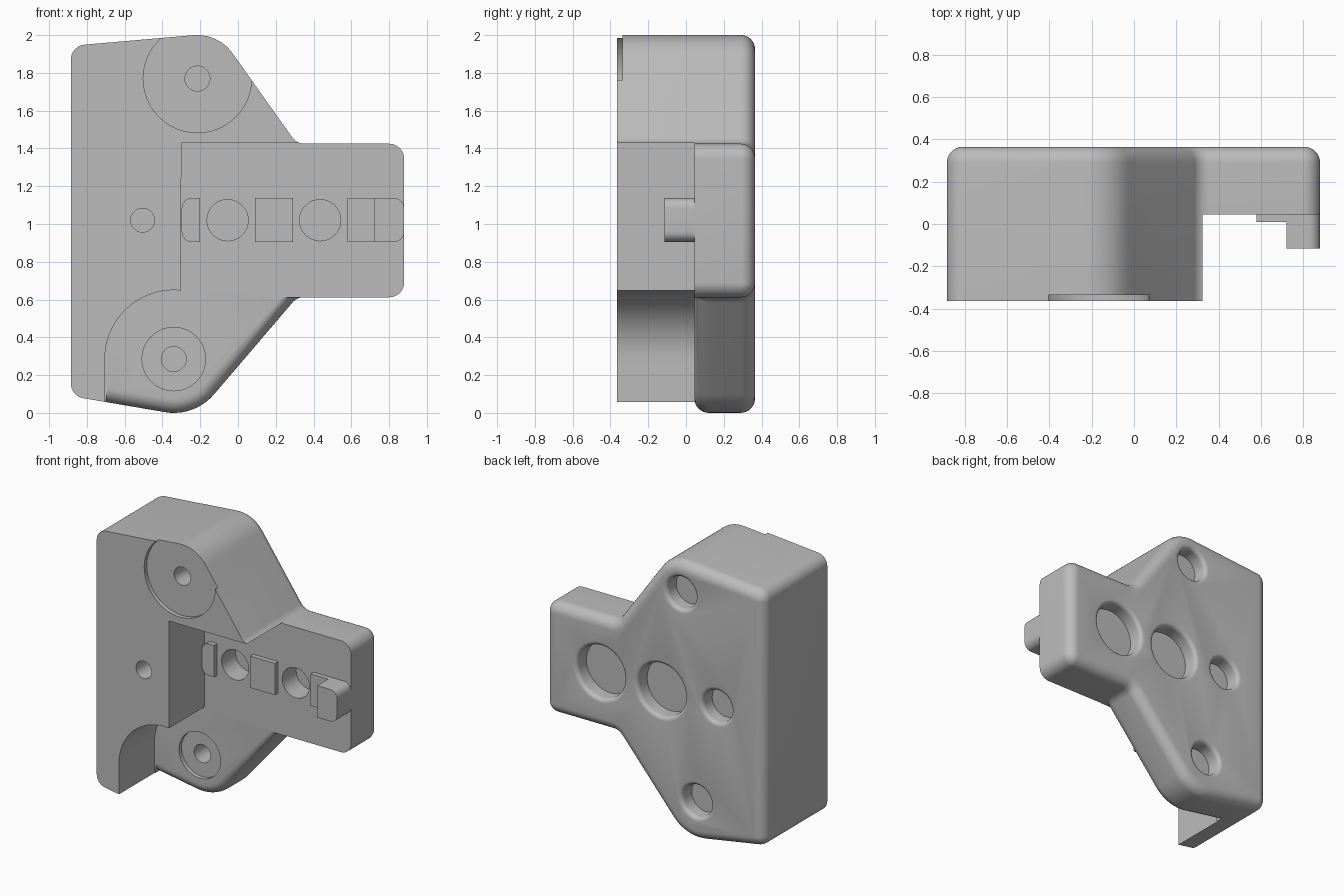
import bpy, bmesh, math
from mathutils import Vector

cube = bpy.data.objects.get("Cube")
if cube:
    bpy.data.objects.remove(cube, do_unlink=True)

grey = bpy.data.materials.new("plain_grey")
grey.use_nodes = True
COLOR = (0.5, 0.5, 0.5, 1)
grey.diffuse_color = COLOR
grey.node_tree.nodes["Principled BSDF"].inputs["Base Color"].default_value = COLOR

FRONT, BACK, STEP = -0.365, 0.365, 0.045   # depth planes
EDGE = 0.075                               # rounding of the outer edges


def rounded(corners, steps=10):
    """Counter-clockwise polygon (x, z, radius) with filleted corners."""
    out = []
    for i, (x, z, r) in enumerate(corners):
        p = Vector((x, z))
        if r == 0:
            out.append(p)
            continue
        a = (Vector(corners[i - 1][:2]) - p).normalized()
        b = (Vector(corners[(i + 1) % len(corners)][:2]) - p).normalized()
        half = a.angle(b) / 2
        c = p + (a + b).normalized() * r / math.sin(half)
        t = r / math.tan(half)
        v, w = p + a * t - c, p + b * t - c
        start = math.atan2(v.y, v.x)
        turn = math.atan2(v.x * w.y - v.y * w.x, v.dot(w))
        for k in range(steps + 1):
            ang = start + turn * k / steps
            out.append(c + Vector((math.cos(ang), math.sin(ang))) * r)
    return out


def normals(pts):
    """Mitred outward normal at each outline point."""
    res = []
    for i, p in enumerate(pts):
        e, f = (p - pts[i - 1]).normalized(), (pts[(i + 1) % len(pts)] - p).normalized()
        n, m = Vector((e.y, -e.x)), Vector((f.y, -f.x))
        res.append((n + m) / (1 + n.dot(m)))
    return res


def loft(name, loops):
    """Closed solid through equal-length loops of 3D points."""
    bm = bmesh.new()
    rings = [[bm.verts.new(p) for p in loop] for loop in loops]
    n = len(rings[0])
    for lo, hi in zip(rings, rings[1:]):
        for i in range(n):
            j = (i + 1) % n
            bm.faces.new((lo[i], lo[j], hi[j], hi[i]))
    bm.faces.new(rings[0])
    bm.faces.new(rings[-1][::-1])
    bmesh.ops.recalc_face_normals(bm, faces=bm.faces)
    mesh = bpy.data.meshes.new(name)
    bm.to_mesh(mesh)
    bm.free()
    mesh.materials.append(grey)
    obj = bpy.data.objects.new(name, mesh)
    bpy.context.collection.objects.link(obj)
    return obj


def prism(name, pts, y0, y1):
    return loft(name, [[(p[0], y, p[1]) for p in pts] for y in (y0, y1)])


def lathe(name, x, z, profile, sides=48):
    """Round solid about a front-to-back axis; profile is (radius, y)."""
    turns = [2 * math.pi * k / sides for k in range(sides)]
    return loft(name, [[(x + r * math.cos(t), y, z + r * math.sin(t)) for t in turns]
                       for r, y in profile])


def select_only(obj):
    bpy.ops.object.select_all(action='DESELECT')
    obj.select_set(True)
    bpy.context.view_layer.objects.active = obj


def cut(obj, cutter):
    cutter.hide_render = True
    select_only(obj)
    mod = obj.modifiers.new("cut", 'BOOLEAN')
    mod.operation, mod.solver, mod.object = 'DIFFERENCE', 'EXACT', cutter
    bpy.ops.object.modifier_apply(modifier=mod.name)
    bpy.data.objects.remove(cutter, do_unlink=True)


# Main body: outline with a rounded rear edge
outline = rounded([(-0.885, 0.089, 0.08), (-0.23, -0.0227, 0.28), (0.312, 0.612, 0.08),
                   (0.88, 0.612, 0.08), (0.88, 1.425, 0.08), (0.311, 1.425, 0.08),
                   (-0.105, 2.011, 0.23), (-0.885, 1.943, 0.08)])
norms = normals(outline)
sections = [(0, FRONT)]
for k in range(9):
    a = math.pi / 2 * k / 8
    sections.append((EDGE * (1 - math.cos(a)), BACK - EDGE + EDGE * math.sin(a)))
body = loft("bracket_body", [[(p.x - n.x * d, y, p.y - n.y * d) for p, n in zip(outline, norms)]
                             for d, y in sections])

# Stepped pocket in front of the arm and the lower lobe
pocket = [(-0.3, 1.43)]
for k in range(25):
    a = math.radians(84 + 96 * k / 24)
    pocket.append((-0.34 + 0.365 * math.cos(a), 0.285 + 0.365 * math.sin(a)))
pocket += [(-0.705, -0.3), (1.2, -0.3), (1.2, 1.43)]
cut(body, prism("pocket_cutter", pocket, -1, STEP))

# Rounded front edge of the lower lobe
path, path_n = outline[10:33], norms[10:33]
f = (-0.7 - path[0].x) / (path[1].x - path[0].x)
path[0] = path[0].lerp(path[1], f)
path_n[0] = path_n[1]
OUT = 0.03
shape = [(-OUT, STEP - OUT), (EDGE, STEP - OUT)]
for k in range(9):
    a = math.pi / 2 * k / 8
    shape.append((EDGE * (1 - math.sin(a)), STEP + EDGE * (1 - math.cos(a))))
shape.append((-OUT, STEP + EDGE))
cut(body, loft("lobe_edge_cutter", [[(p.x - n.x * d, y, min(p.y - n.y * d, 0.61)) for d, y in shape]
                                    for p, n in zip(path, path_n)]))


# Blind holes: front bore, optional shallow recess, rear bore with a soft mouth
def hole(x, z, face, bore, depth, rear, recess=None):
    prof = [(bore, face - 0.1), (bore, face + depth)]
    if recess:
        prof = [(recess, face - 0.1), (recess, face + 0.03), (bore, face + 0.03), (bore, face + depth)]
    cut(body, lathe("front_bore", x, z, prof))
    lip = 0.03
    prof = [(rear, BACK - 0.11)]
    for k in range(6):
        a = math.pi / 2 * k / 5
        prof.append((rear + lip * (1 - math.cos(a)), BACK - lip + lip * math.sin(a)))
    cut(body, lathe("rear_bore", x, z, prof + [(rear + lip, BACK + 0.1)]))


hole(-0.215, 1.77, FRONT, 0.066, 0.4, 0.115, 0.287)
hole(-0.34, 0.285, STEP, 0.066, 0.18, 0.115, 0.168)
hole(-0.505, 1.02, FRONT, 0.063, 0.4, 0.115)
for x in (-0.055, 0.435):
    hole(x, 1.02, STEP, 0.109, 0.16, 0.19)


# Raised pads and the hook at the arm's end
def pad(name, x0, x1, y, left=0, right=0):
    z0, z1 = 0.905, 1.137
    pts = rounded([(x0, z0, left), (x1, z0, right), (x1, z1, right), (x0, z1, left)])
    return prism(name, pts, y, STEP + 0.02)


parts = [body,
         pad("inner_pad", -0.298, -0.2, 0.01, left=0.055),
         pad("middle_pad", 0.09, 0.29, 0.01),
         pad("outer_pad", 0.58, 0.73, 0.01),
         pad("end_hook", 0.72, 0.88, -0.115, right=0.055)]
for part in parts:
    select_only(part)
    bpy.ops.object.shade_smooth_by_angle(angle=math.radians(30))
